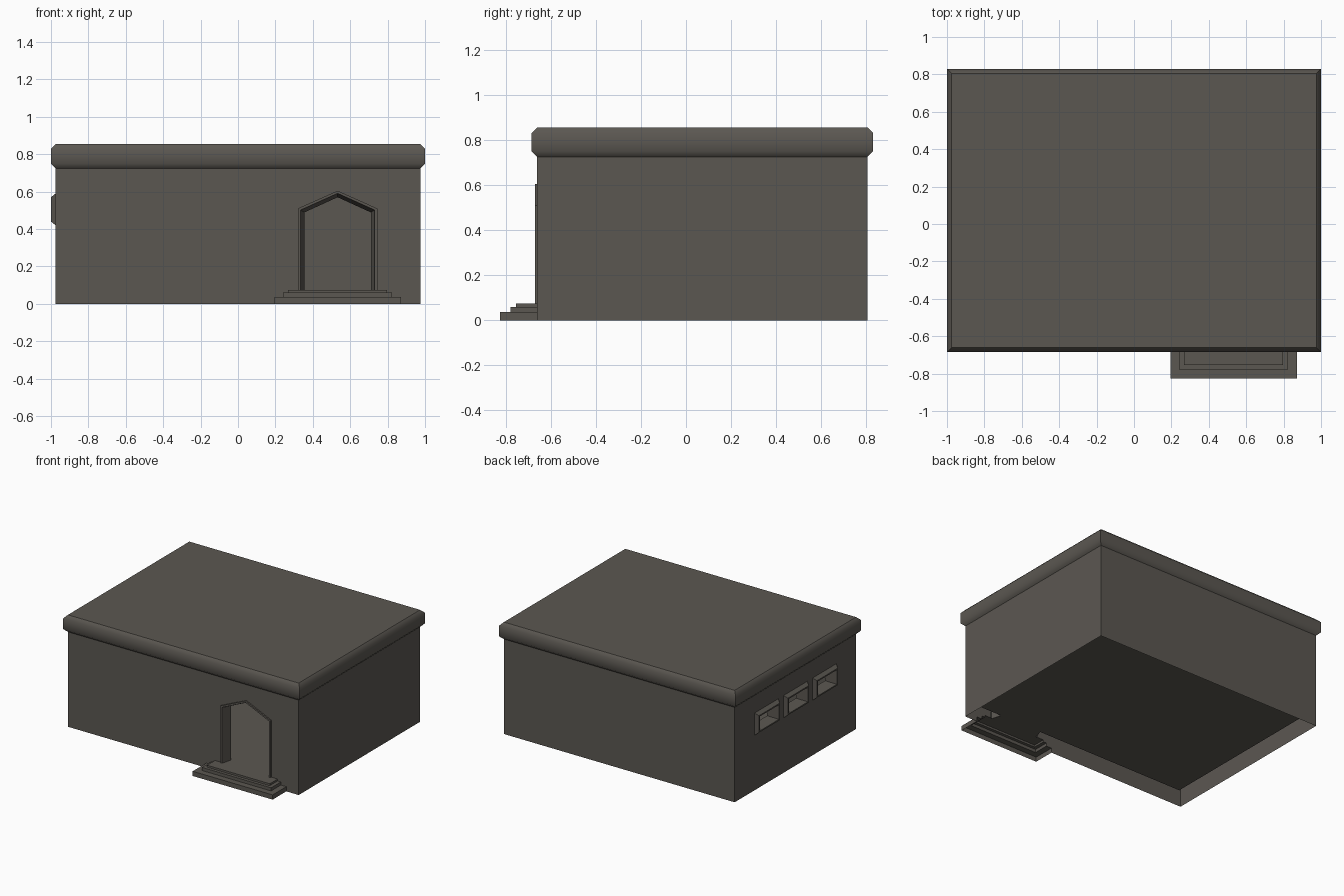
import bpy, bmesh
from mathutils import Vector

if "Cube" in bpy.data.objects:
    bpy.data.objects.remove(bpy.data.objects["Cube"])

stone = bpy.data.materials.new("dark_stone")
stone.diffuse_color = (0.105, 0.096, 0.083, 1)
stone.use_nodes = True
stone.node_tree.nodes["Principled BSDF"].inputs["Base Color"].default_value = stone.diffuse_color


def make(name, polys, centre=None, inward=False, facing=None, smooth=False):
    """Build an object from polygons; orient faces from a centre or toward a direction."""
    bm = bmesh.new()
    for p in polys:
        bm.faces.new([bm.verts.new(v) for v in p])
    bmesh.ops.remove_doubles(bm, verts=bm.verts, dist=1e-5)
    bm.normal_update()
    if centre:
        c = Vector(centre)
        for f in bm.faces:
            if (f.normal.dot(f.calc_center_median() - c) < 0) != inward:
                f.normal_flip()
    else:
        bmesh.ops.recalc_face_normals(bm, faces=bm.faces)
        d = Vector(facing)
        if sum(f.normal.dot(d) * f.calc_area() for f in bm.faces) < 0:
            bmesh.ops.reverse_faces(bm, faces=bm.faces)
    me = bpy.data.meshes.new(name)
    bm.to_mesh(me)
    bm.free()
    me.materials.append(stone)
    ob = bpy.data.objects.new(name, me)
    bpy.context.collection.objects.link(ob)
    if smooth:
        bpy.ops.object.select_all(action='DESELECT')
        ob.select_set(True)
        bpy.context.view_layer.objects.active = ob
        bpy.ops.object.shade_smooth_by_angle(angle=0.87)
    return ob


def loft(loops, closed=True):
    """Quads between successive point loops."""
    out = []
    for a, b in zip(loops, loops[1:]):
        n = len(a)
        for i in range(n if closed else n - 1):
            j = (i + 1) % n
            out.append([a[i], a[j], b[j], b[i]])
    return out


def rect(x0, x1, y0, y1, z):
    return [(x0, y0, z), (x1, y0, z), (x1, y1, z), (x0, y1, z)]


# Main sizes
X, Y0, Y1, H = 0.975, -0.66, 0.805, 0.73
T, FLOOR = 0.07, 0.075
DC = 0.5325                       # door and step centre
WIN_Y = [0.0725 + k * 0.35 for k in (-1, 0, 1)]
WIN_W, WIN_H, WIN_Z = 0.29, 0.17, 0.505
REVEAL = 0.035                    # how far openings narrow toward the inside
STEPS = [(0.338, -0.825, 0.036), (0.292, -0.778, 0.06), (0.265, -0.755, FLOOR)]


def arch(inset, y):
    w = 0.2125 - inset
    return [(DC - w, y, FLOOR), (DC - w, y, 0.51 - inset * 0.6),
            (DC, y, 0.605 - inset), (DC + w, y, 0.51 - inset * 0.6), (DC + w, y, FLOOR)]


def window_wall(x, y0, y1, z0, z1, inset):
    """Side wall made of strips, leaving the window openings."""
    hw, hh = WIN_W / 2 - inset, WIN_H / 2 - inset
    ys = [y0] + [w + s * hw for w in WIN_Y for s in (-1, 1)] + [y1]
    zs = [z0, WIN_Z - hh, WIN_Z + hh, z1]
    return [[(x, ys[i], zs[j]), (x, ys[i + 1], zs[j]), (x, ys[i + 1], zs[j + 1]), (x, ys[i], zs[j + 1])]
            for i in range(len(ys) - 1) for j in range(3) if not (j == 1 and i % 2)]


def plain_walls(x, y1, y0, z0, z1):
    return [[(x, y0, z0), (x, y1, z0), (x, y1, z1), (x, y0, z1)],
            [(-x, y1, z0), (x, y1, z0), (x, y1, z1), (-x, y1, z1)]]


# Outer walls, the front cut away behind the steps and doorway
left, z = [], 0
for w, y, top in STEPS:
    left += [(DC - w, Y0, z), (DC - w, Y0, top)]
    z = top
right = [(2 * DC - p[0], p[1], p[2]) for p in reversed(left)]
front = [(-X, Y0, 0)] + left + arch(0, Y0) + right + [(X, Y0, 0), (X, Y0, H), (-X, Y0, H)]
make("outer_walls", plain_walls(X, Y1, Y0, 0, H) + window_wall(-X, Y0, Y1, 0, H, 0) + [front],
     centre=(0, 0.07, 0.3))

# Inner room
xi, yi0, yi1 = X - T, Y0 + T, Y1 - T
inner_front = [(-xi, yi0, FLOOR)] + arch(REVEAL, yi0) + [(xi, yi0, FLOOR), (xi, yi0, H), (-xi, yi0, H)]
make("inner_room", plain_walls(xi, yi1, yi0, FLOOR, H) + window_wall(-xi, yi0, yi1, FLOOR, H, REVEAL)
     + [inner_front, rect(-xi, xi, yi0, yi1, FLOOR), rect(-xi, xi, yi0, yi1, H)],
     centre=(0, 0.07, 0.3), inward=True)

# Roof slab: chamfered band with flat top
band = []
for o, zz in ((0, 0.725), (0.025, 0.75), (0.025, 0.83), (0, 0.855)):
    band.append(rect(-X - o, X + o, Y0 - o, Y1 + o, zz))
make("roof_band", loft(band), centre=(0, 0.07, 0.79), smooth=True)
make("roof_top", [band[-1]], facing=(0, 0, 1))
make("roof_underside", [band[0]], facing=(0, 0, -1))

# Pointed door frame and threshold
make("door_frame", loft([arch(0, Y0), arch(0, Y0 - 0.01), arch(0.014, Y0 - 0.01), arch(REVEAL, yi0)], False),
     facing=(0, -1, 0))
make("door_sill", [[(DC - 0.198, Y0, FLOOR), (DC + 0.198, Y0, FLOOR),
                    (DC + 0.178, yi0, FLOOR), (DC - 0.178, yi0, FLOOR)]], facing=(0, 0, 1))

# Window frames on the left side
for n, wy in enumerate(WIN_Y):
    loops = []
    for inset, x in ((0, -X), (0.02, -1.0), (0.03, -1.0), (REVEAL, -xi)):
        a, b = WIN_W / 2 - inset, WIN_H / 2 - inset
        loops.append([(x, wy + s * a, WIN_Z + t * b) for s, t in ((-1, -1), (1, -1), (1, 1), (-1, 1))])
    make("window_frame_%d" % (n + 1), loft(loops), facing=(-1, 0, 0))

# Hollow entrance steps
loops, z = [], 0
for w, y, top in STEPS:
    for zz in (z, top):
        loops.append([(DC - w, Y0, zz), (DC - w, y, zz), (DC + w, y, zz), (DC + w, Y0, zz)])
    z = top
# side treads collapse to the wall line, so each loop stays open at the back
make("entrance_steps", loft(loops, False) + [loops[-1]], centre=(DC, Y0, -0.3))
